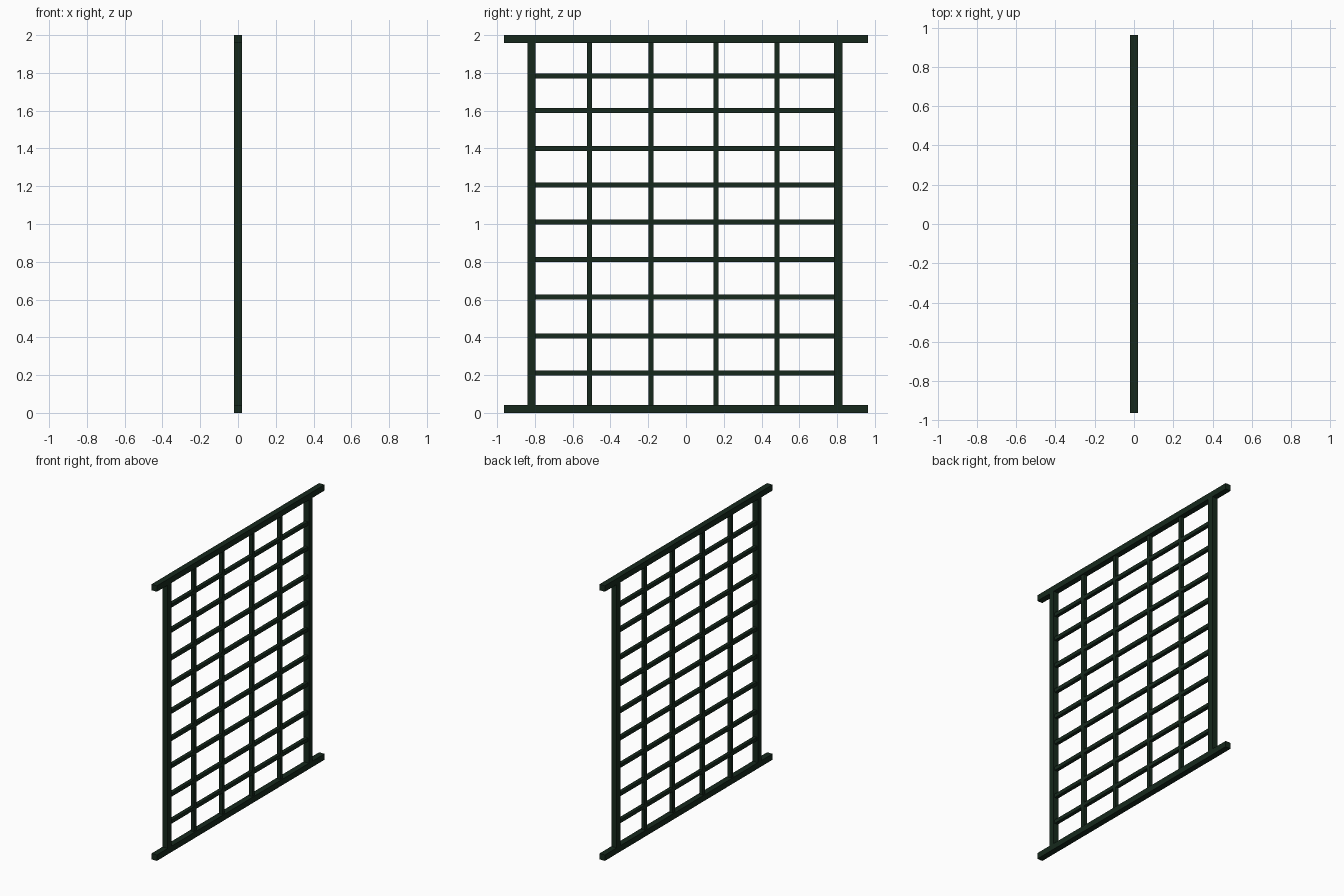
import bpy

if "Cube" in bpy.data.objects:
    bpy.data.objects.remove(bpy.data.objects["Cube"])

mat = bpy.data.materials.new("dark_green_paint")
mat.diffuse_color = (0.008, 0.022, 0.012, 1)
mat.use_nodes = True
mat.node_tree.nodes["Principled BSDF"].inputs["Base Color"].default_value = mat.diffuse_color


def bar(name, y0, y1, z0, z1, depth):
    """Square-edged bar centred on x = 0."""
    bpy.ops.mesh.primitive_cube_add(size=1, location=(0, (y0 + y1) / 2, (z0 + z1) / 2))
    ob = bpy.context.object
    ob.name = name
    ob.scale = (depth, y1 - y0, z1 - z0)
    bpy.ops.object.transform_apply(location=False, rotation=False, scale=True)
    ob.data.materials.append(mat)


F, B = 0.043, 0.026  # frame and lattice thickness

# Top and bottom rails
bar("bottom_rail", -0.963, 0.963, 0, F, F)
bar("top_rail", -0.963, 0.963, 2 - F, 2, F)

# Side posts
for name, y in (("left_post", -0.817), ("right_post", 0.806)):
    bar(name, y - F / 2, y + F / 2, F, 2 - F, F)

# Thin uprights
for i, y in enumerate((-0.511, -0.185, 0.159, 0.482)):
    bar(f"upright_{i + 1}", y - B / 2, y + B / 2, F, 2 - F, B)

# Thin crossbars
for i, z in enumerate((0.212, 0.408, 0.614, 0.813, 1.011, 1.207, 1.399, 1.601, 1.783)):
    bar(f"crossbar_{i + 1}", -0.797, 0.786, z - B / 2, z + B / 2, B)
